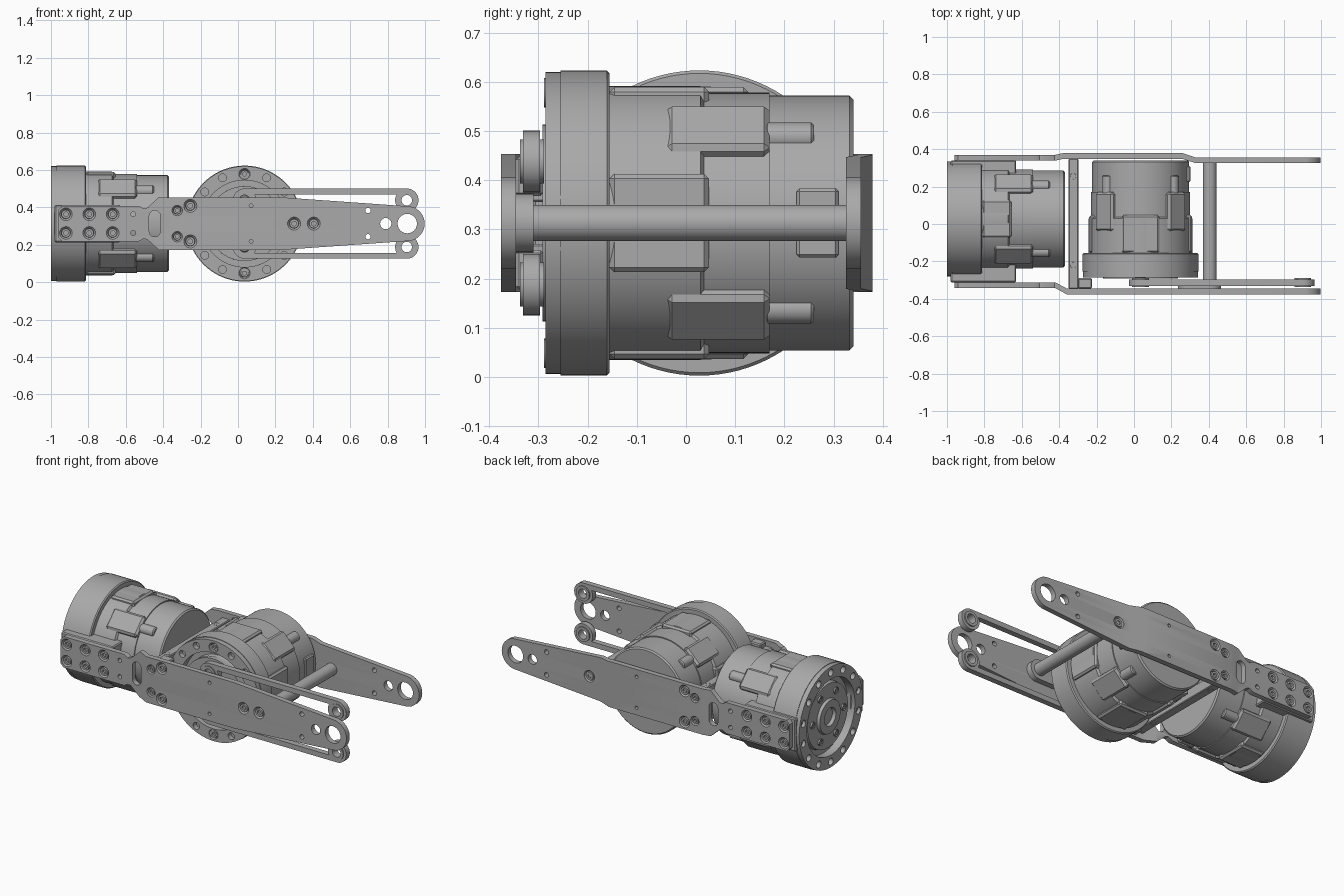
import bpy, bmesh
from math import sin, cos, pi, radians
from mathutils import Matrix, Vector

if "Cube" in bpy.data.objects:
    bpy.data.objects.remove(bpy.data.objects["Cube"])

metal = bpy.data.materials.new("brushed grey")
metal.use_nodes = True
GREY = (0.4, 0.4, 0.4, 1)
metal.diffuse_color = GREY
metal.node_tree.nodes["Principled BSDF"].inputs["Base Color"].default_value = GREY

ZC = 0.313
X, Y, Z = Vector((1, 0, 0)), Vector((0, 1, 0)), Vector((0, 0, 1))


def frame(origin, ax, ay, az):
    m = Matrix((ax, ay, az)).transposed().to_4x4()
    m.translation = origin
    return m


def facing_front(x, y, z=ZC):
    return frame((x, y, z), X, Z, -Y)


def facing_back(x, y, z=ZC):
    return frame((x, y, z), X, -Z, Y)


def finish(name, bm, m):
    bmesh.ops.remove_doubles(bm, verts=bm.verts, dist=0.0002)
    bm.transform(m)
    bmesh.ops.recalc_face_normals(bm, faces=bm.faces)
    me = bpy.data.meshes.new(name)
    bm.to_mesh(me)
    bm.free()
    me.shade_smooth()
    me.set_sharp_from_angle(angle=radians(32))
    me.materials.append(metal)
    ob = bpy.data.objects.new(name, me)
    bpy.context.collection.objects.link(ob)
    return ob


def lathe(name, profile, m, steps=64):
    bm = bmesh.new()
    vs = [bm.verts.new((r, 0, h)) for r, h in profile]
    es = [bm.edges.new(p) for p in zip(vs, vs[1:])]
    bmesh.ops.spin(bm, geom=vs + es, axis=Z, cent=(0, 0, 0), angle=2 * pi,
                   steps=steps, use_merge=True)
    return finish(name, bm, m)


def rod(name, r, a, b, m, steps=32):
    c = min(0.006, r / 5)
    return lathe(name, [(0, a), (r - c, a), (r, a + c), (r, b - c), (r - c, b), (0, b)], m, steps)


def box(name, lo, hi, m=Matrix(), bevel=0.006):
    bm = bmesh.new()
    bmesh.ops.create_cube(bm, size=1)
    for v in bm.verts:
        v.co = [l + (h - l) * (c + 0.5) for l, h, c in zip(lo, hi, v.co)]
    bmesh.ops.bevel(bm, geom=bm.edges[:], offset=bevel, segments=1, affect='EDGES')
    return finish(name, bm, m)


def arc(cx, cy, r, a0, a1, n=24):
    angles = [radians(a0 + (a1 - a0) * i / n) for i in range(n + 1)]
    return [(cx + r * cos(a), cy + r * sin(a)) for a in angles]


def hole(cx, cy, r):
    return arc(cx, cy, r, 0, 345, 23)


def plate(name, loops, thick, m, folds=None):
    """Flat plate with holes; folds lists (x, y shift) along its length."""
    cu = bpy.data.curves.new(name, 'CURVE')
    cu.dimensions, cu.fill_mode, cu.extrude = '2D', 'BOTH', thick / 2
    for loop in loops:
        sp = cu.splines.new('POLY')
        sp.points.add(len(loop) - 1)
        for p, (x, y) in zip(sp.points, loop):
            p.co = (x, y, 0, 1)
        sp.use_cyclic_u = True
    ob = bpy.data.objects.new(name, cu)
    bpy.context.collection.objects.link(ob)
    me = bpy.data.meshes.new_from_object(
        ob.evaluated_get(bpy.context.evaluated_depsgraph_get()))
    bpy.data.objects.remove(ob)
    bm = bmesh.new()
    bm.from_mesh(me)
    bpy.data.meshes.remove(me)
    bmesh.ops.remove_doubles(bm, verts=bm.verts, dist=0.0002)
    bm.transform(Matrix.Translation((0, 0, thick / 2)))
    if folds:
        for x, _ in folds[1:-1]:
            bmesh.ops.bisect_plane(bm, geom=bm.verts[:] + bm.edges[:] + bm.faces[:],
                                   plane_co=(x, 0, 0), plane_no=X)
        for v in bm.verts:
            for (xa, ya), (xb, yb) in zip(folds, folds[1:]):
                if xa <= v.co.x <= xb:
                    v.co.z -= ya + (yb - ya) * (v.co.x - xa) / (xb - xa)
                    break
    return finish(name, bm, m)


def screw(name, r, m):
    lathe(name, [(0, .014), (r * .35, .014), (r * .35, .002), (r * .68, .002),
                 (r * .72, .012), (r, .001), (r, .02), (0, .02)], m, 24)


def motor(name, m, flange, step, end):
    """Stepped round motor: face rim, housing, corner blocks and studs."""
    rim_holes = [hole(.272 * cos(a), .272 * sin(a), .021)
                 for a in [(i + .5) * pi / 7 for i in range(14)]]
    plate(name + "_face_rim", [arc(0, 0, .307, 0, 355, 71), arc(0, 0, .232, 0, 355, 71)]
          + rim_holes, .03, m)
    s2 = end - .17
    lathe(name + "_housing", [
        (0, .025), (.05, .025), (.055, .005), (.1, .005), (.105, .022), (.195, .022),
        (.2, .05), (.232, .05), (.232, .03), (.31, .03), (.31, flange - .006),
        (.304, flange), (.278, flange), (.278, step - .008), (.265, step),
        (.265, s2), (.259, s2), (.259, end - .008), (.251, end), (0, end)], m, 96)
    for i in range(4):
        t = m @ Matrix.Rotation(radians(45 + 90 * i), 4, 'Z')
        box(name + "_corner_block", (.2, -.065, end - .38), (.282, .065, s2), t, .012)
        rod(name + "_corner_stud", .03, s2 - .01, s2 + .09, t @ Matrix.Translation((.247, 0, 0)), 20)
        box(name + "_side_rib", (.2, -.1, flange), (.276, .1, step + .01),
            m @ Matrix.Rotation(pi / 2 * i, 4, 'Z'), .01)
    for i in range(6):
        a = i * pi / 3
        screw(name + "_hub_screw", .02, m @ Matrix.Translation((.15 * cos(a), .15 * sin(a), .014)))


# Motors: one along the body, one across it
motor("rear_motor", frame((-1, .027, ZC), Y, Z, X), .187, .335, .63)
cross = facing_back(.035, -.285)
motor("cross_motor", cross, .13, .322, .625)
box("cable_socket", (.24, -.07, .51), (.266, .07, .595), cross)
plate("output_disc", [arc(0, 0, .2, 0, 355, 71), hole(0, 0, .06)], .03, facing_front(.035, -.262))
for s in (-1, 1):
    screw("rim_screw", .03, facing_back(.035, -.289, ZC + s * .265))

# Side plates
half = [(-.96, .075), (-.94, .095), (-.53, .095), (-.505, .08), (-.485, .085),
        (-.425, .14), (.24, .14)] + arc(.905, 0, .093, 83, 0, 14)
outline = half + [(x, -z) for x, z in reversed(half[:-1])]
slot = arc(-.445, .04, .03, 0, 180, 10) + arc(-.445, -.04, .03, 180, 360, 10)
holes = [slot, hole(.905, 0, .052), hole(.79, 0, .03)]
for s in (-1, 1):
    holes += [hole(.695, s * .07, .014), hole(.07, s * .095, .01), hole(-.56, s * .05, .013)]
bolts = [(x, s * .05, .034) for x in (-.92, -.795, -.67) for s in (-1, 1)]
bolts += [(-.255, s * .095, .035) for s in (-1, 1)] + [(-.325, s * .07, .028) for s in (-1, 1)]
front_bolts = bolts + [(.3, 0, .035), (.405, 0, .035)]
back_bolts = bolts + [(.405, 0, .035)]
plate("front_side_plate", [outline] + holes + [hole(*b) for b in front_bolts], .031,
      facing_front(0, -.345), [(-1.1, .033), (-.42, .033), (-.36, 0), (1.1, 0)])
plate("back_side_plate", [outline] + holes + [hole(*b) for b in back_bolts], .031,
      facing_front(0, .376), [(-1.1, -.006), (-.42, -.006), (-.38, .003), (.26, .003),
                              (.33, -.02), (1.1, -.02)])
for x, z, r in front_bolts:
    screw("front_plate_screw", r, facing_back(x, -.343 if x < -.4 else -.376, ZC + z))
for x, z, r in back_bolts:
    y = .37 if x < -.4 else .379 if x < .26 else .356
    screw("back_plate_screw", r, facing_front(x, y, ZC + z))

# Mounts joining plates to the rear motor
box("front_motor_mount", (-.98, -.312, ZC - .1), (-.63, -.2, ZC + .1))
box("back_motor_mount", (-.98, .25, ZC - .1), (-.63, .34, ZC + .1))

# Cross bars between the motors, with corner lugs
for s in (-1, 1):
    z = ZC + s * .075
    bar = facing_front(-.325, 0, z)
    box("cross_bar", (-.35, -.345, z - .032), (-.297, .348, z + .032), bevel=.004)
    box("bar_lug", (-.3, -.345, ZC + s * .095 - .04), (-.225, -.29, ZC + s * .095 + .04))
    for y in (-.22, .255):
        screw("cross_bar_screw", .016, frame((-.325, y, z + s * .034), X, s * -Y, s * -Z))

# Tie rod and its foot
rod("tie_rod", .037, -.33, .348, facing_back(.405, 0))
foot = arc(.405, 0, .06, -90, 90, 16) + arc(.295, 0, .06, 90, 270, 16)
plate("tie_rod_foot", [foot], .035, facing_front(0, -.31))

# Pair of linkage bars with an eye at each end
for s in (-1, 1):
    link = arc(.9025, 0, .0625, 90, -210, 30) + arc(.035, 0, .0625, 30, -270, 30)
    eyes = [hole(x, 0, .03) for x in (.035, .9025)]
    m = facing_front(0, -.297, ZC + s * .125)
    plate("linkage_bar", [[(x, s * z) for x, z in lp] for lp in [link] + eyes], .034, m)
    for x in (.035, .9025):
        lathe("linkage_bushing", [(.028, -.008), (.045, -.008), (.045, .04), (.028, .04),
                                  (.028, -.008)], m @ Matrix.Translation((x, 0, 0)), 32)
    rod("linkage_pin", .028, -.03, .03, m @ Matrix.Translation((.035, 0, 0)), 24)
